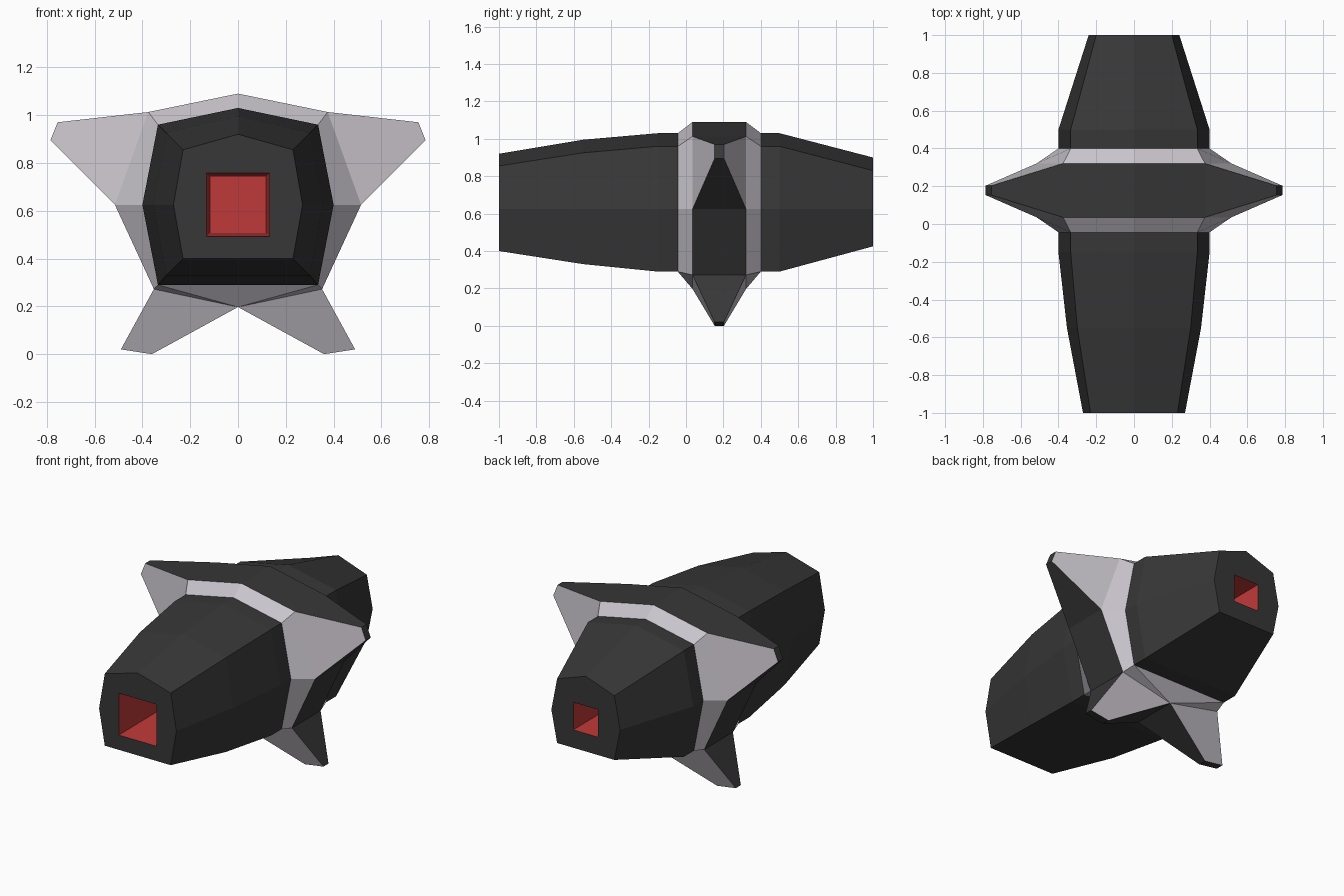
import bpy
import bmesh

cube = bpy.data.objects.get("Cube")
if cube:
    bpy.data.objects.remove(cube, do_unlink=True)


def material(name, colour):
    m = bpy.data.materials.new(name)
    m.use_nodes = True
    m.diffuse_color = (*colour, 1)
    bsdf = m.node_tree.nodes["Principled BSDF"]
    bsdf.inputs["Base Color"].default_value = (*colour, 1)
    bsdf.inputs["Roughness"].default_value = 0.8
    return m


charcoal = material("charcoal", (0.038, 0.038, 0.038))
pale_grey = material("pale grey", (0.58, 0.55, 0.60))
red = material("red", (0.52, 0.04, 0.04))

MID_Z = 0.625


def add_loop(bm, points, y):
    return [bm.verts.new((x, y, z)) for x, z in points]


def add_face(bm, verts, mat=0):
    bm.faces.new(verts).material_index = mat


def bridge(bm, a, b, mat=0):
    for i in range(len(a) - 1):
        add_face(bm, (a[i], a[i + 1], b[i + 1], b[i]), mat)


def finish(bm, name, mats):
    """Mirror the +x half, weld the seam and make a flat-shaded object."""
    twin = bmesh.ops.duplicate(bm, geom=bm.verts[:] + bm.edges[:] + bm.faces[:])
    for v in twin["geom"]:
        if isinstance(v, bmesh.types.BMVert):
            v.co.x *= -1
    bmesh.ops.remove_doubles(bm, verts=bm.verts[:], dist=0.0005)
    bmesh.ops.recalc_face_normals(bm, faces=bm.faces[:])
    mesh = bpy.data.meshes.new(name)
    bm.to_mesh(mesh)
    bm.free()
    for m in mats:
        mesh.materials.append(m)
    obj = bpy.data.objects.new(name, mesh)
    bpy.context.collection.objects.link(obj)
    return obj


def hull_half(side, shoulder, top, shoulder_z, low_z):
    return [(0, top), (shoulder, shoulder_z), (side, MID_Z),
            (shoulder, low_z), (0, low_z)]


# Hull: seven-sided loft with a red square socket in each end
FULL = (0.40, 0.335, 1.03, 0.96, 0.29)
stations = [
    (-1.0, (0.27, 0.23, 0.92, 0.855, 0.40)),
    (-0.55, (0.355, 0.30, 0.995, 0.925, 0.33)),
    (-0.15, FULL),
    (0.50, FULL),
    (1.0, (0.24, 0.20, 0.90, 0.83, 0.425)),
]
bm = bmesh.new()
loops = [add_loop(bm, hull_half(*s), y) for y, s in stations]
for a, b in zip(loops, loops[1:]):
    bridge(bm, a, b)


def socket(end, y, size, depth):
    def square(h):
        return [(0, MID_Z + h), (h, MID_Z + h), (h, MID_Z - h), (0, MID_Z - h)]
    rim = add_loop(bm, square(size), y)
    floor = add_loop(bm, square(size * 0.89), y + depth)
    add_face(bm, end + rim[::-1])
    bridge(bm, rim, floor, 1)
    add_face(bm, floor, 1)


socket(loops[0], -1.0, 0.132, 0.4)
socket(loops[-1], 1.0, 0.087, -0.4)
finish(bm, "hull", [charcoal, red])

# Collar: dark band drawn out into two side fins and two feet, grey flanks
CENTRE_Y = 0.178
outline = [(0, 1.09), (0.375, 1.013), (0.755, 0.97), (0.785, 0.895),
           (0.515, MID_Z), (0.352, 0.272), (0.49, 0.02), (0.36, 0.0), (0, 0.197)]
TIPS = (2, 3, 6, 7)
bm = bmesh.new()
bands = []
for sign in (-1, 1):
    root = add_loop(bm, hull_half(*FULL), CENTRE_Y + sign * 0.222)
    band = [bm.verts.new((x, CENTRE_Y + sign * (0.025 if i in TIPS else 0.143), z))
            for i, (x, z) in enumerate(outline)]
    r, b = root, band
    for verts in ((r[0], r[1], b[1], b[0]), (r[1], r[2], b[4], b[1]),
                  (b[1], b[2], b[3], b[4]), (r[2], r[3], b[5], b[4]),
                  (b[5], b[6], b[7], b[8]), (r[3], b[8], b[5]),
                  (r[3], r[4], b[8])):
        add_face(bm, verts, 1)
    bands.append(band)
bridge(bm, *bands)
finish(bm, "finned_collar", [charcoal, pale_grey])
